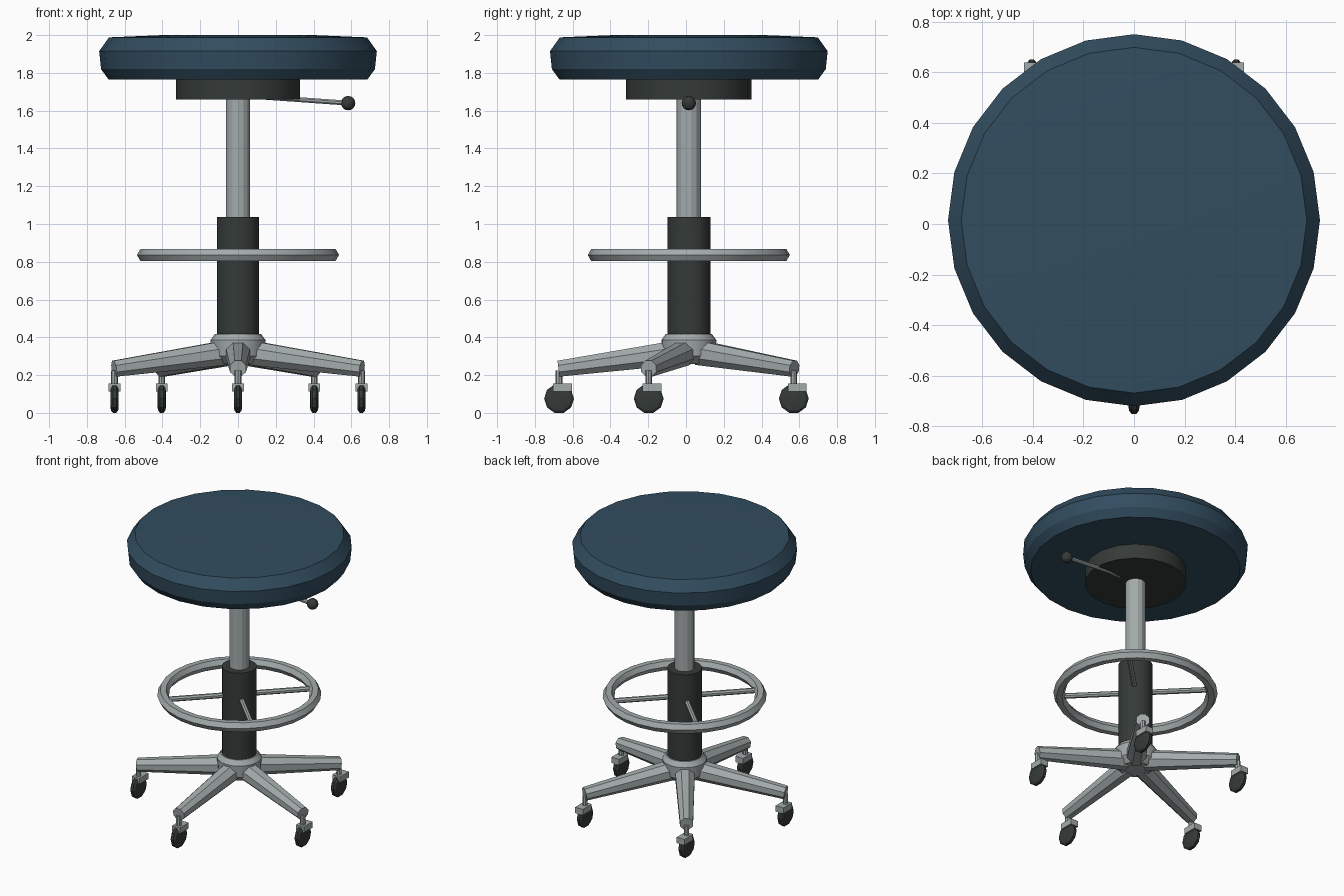
import bpy, bmesh, math
from mathutils import Vector, Matrix

if "Cube" in bpy.data.objects:
    bpy.data.objects.remove(bpy.data.objects["Cube"])

CY = 0.015  # y of the stool's axis


def material(name, rgb):
    m = bpy.data.materials.new(name)
    m.diffuse_color = (*rgb, 1)
    m.use_nodes = True
    m.node_tree.nodes["Principled BSDF"].inputs["Base Color"].default_value = m.diffuse_color
    return m


BLUE = material("blue vinyl", (0.032, 0.074, 0.115))
BLACK = material("black plastic", (0.035, 0.043, 0.041))
METAL = material("brushed metal", (0.37, 0.41, 0.41))


def finish(name, bm, mat):
    bmesh.ops.recalc_face_normals(bm, faces=bm.faces)
    me = bpy.data.meshes.new(name)
    bm.to_mesh(me)
    bm.free()
    me.materials.append(mat)
    ob = bpy.data.objects.new(name, me)
    bpy.context.collection.objects.link(ob)
    bpy.ops.object.select_all(action='DESELECT')
    ob.select_set(True)
    bpy.context.view_layer.objects.active = ob
    bpy.ops.object.shade_smooth_by_angle(angle=math.radians(22))
    return ob


def lathe(name, profile, n, mat, phase=0.0, closed=False, matrix=None):
    """Revolve (radius, height) points around z, capping open ends."""
    bm = bmesh.new()
    rings = []
    for r, z in profile:
        rings.append([bm.verts.new((r * math.cos(phase + math.tau * i / n),
                                    r * math.sin(phase + math.tau * i / n), z)) for i in range(n)])
    pairs = list(zip(rings, rings[1:]))
    if closed:
        pairs.append((rings[-1], rings[0]))
    else:
        bm.faces.new(rings[0])
        bm.faces.new(rings[-1])
    for a, b in pairs:
        for i in range(n):
            j = (i + 1) % n
            bm.faces.new((a[i], a[j], b[j], b[i]))
    bm.transform(matrix or Matrix.Translation((0, CY, 0)))
    return finish(name, bm, mat)


def rod(name, p, q, r1, r2, n, mat):
    """Tapered bar from p to q, with a flat side facing up."""
    p, q = Vector(p), Vector(q)
    d = q - p
    z = d.normalized()
    x = Vector((0, 0, 1)).cross(z).normalized()
    rot = Matrix((x, z.cross(x), z)).transposed().to_4x4()
    return lathe(name, [(r1, 0), (r2, d.length)], n, mat, math.pi / n,
                 matrix=Matrix.Translation(p) @ rot)


def polar(r, deg, z):
    a = math.radians(deg)
    return (r * math.cos(a), CY + r * math.sin(a), z)


# Seat cushion and the mounting plate under it
lathe("seat", [(0.685, 1.765), (0.725, 1.82), (0.735, 1.915), (0.683, 1.988), (0.40, 2.0)], 24, BLUE)
lathe("seat_plate", [(0.332, 1.66), (0.332, 1.768)], 18, BLACK, math.pi / 2)

# Gas column and sleeve
lathe("column", [(0.065, 0.95), (0.065, 1.67)], 14, METAL, math.pi / 2)
lathe("sleeve", [(0.114, 0.38), (0.114, 1.038)], 18, BLACK, math.pi / 2)

# Height lever
rod("lever", (0.13, CY, 1.672), (0.57, CY, 1.641), 0.014, 0.014, 8, METAL)
bm = bmesh.new()
bmesh.ops.create_uvsphere(bm, u_segments=12, v_segments=8, radius=0.038,
                          matrix=Matrix.Translation((0.583, CY, 1.64)))
finish("lever_knob", bm, BLACK)

# Foot ring with four diagonal spokes
hexagon = [(0.497 + 0.038 * math.cos(math.tau * k / 6),
            0.836 + 0.038 * math.sin(math.tau * k / 6)) for k in range(6)]
lathe("foot_ring", hexagon, 28, METAL, closed=True)
for k in range(4):
    a = 45 + 90 * k
    rod(f"ring_spoke_{k + 1}", polar(0.09, a, 0.836), polar(0.49, a, 0.836), 0.018, 0.018, 8, METAL)

# Base hub
lathe("hub", [(0.10, 0.26), (0.14, 0.30), (0.146, 0.385), (0.122, 0.418)], 20, METAL)

# Five legs, each with a caster
for k in range(5):
    a = -90 + 72 * k
    rod(f"leg_{k + 1}", polar(0.07, a, 0.318), polar(0.69, a, 0.234), 0.07, 0.046, 8, METAL)
    x, y, _ = polar(0.687, a, 0)
    lathe(f"caster_stem_{k + 1}", [(0.018, 0.14), (0.018, 0.225)], 8, METAL,
          matrix=Matrix.Translation((x, y, 0)))
    bm = bmesh.new()
    bmesh.ops.create_cube(bm, size=1, matrix=Matrix.Translation((x, y + 0.018, 0.135))
                          @ Matrix.Diagonal((0.062, 0.1, 0.042, 1)))
    finish(f"caster_bracket_{k + 1}", bm, METAL)
    lathe(f"caster_wheel_{k + 1}", [(0.05, -0.022), (0.066, -0.019), (0.079, -0.009),
                                    (0.079, 0.009), (0.066, 0.019), (0.05, 0.022)], 10, BLACK,
          matrix=Matrix.Translation((x, y, 0.0755)) @ Matrix.Rotation(math.pi / 2, 4, 'Y')
          @ Matrix.Rotation(math.pi / 2, 4, 'Z'))
